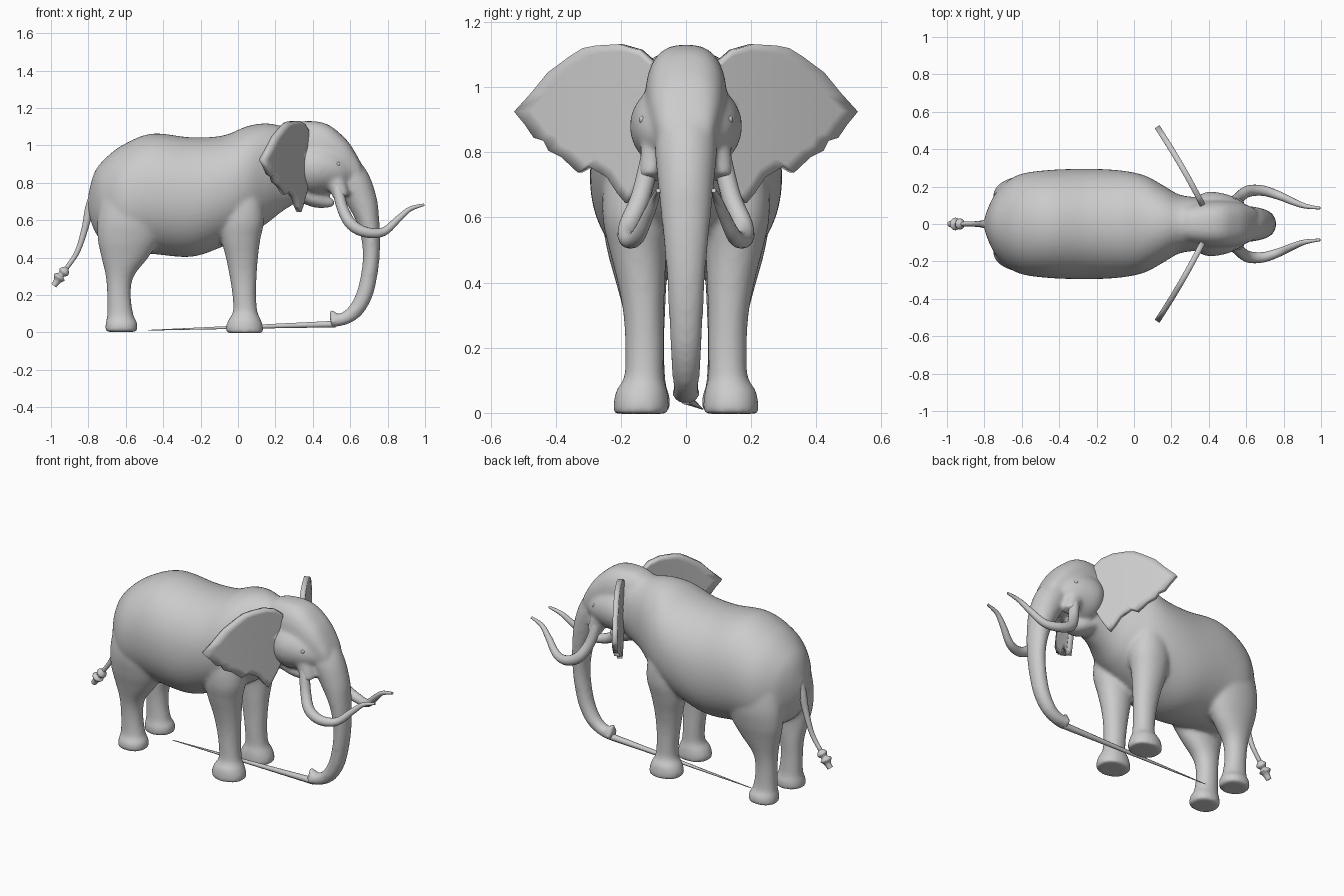
import bpy, bmesh, math
from mathutils import Vector

if "Cube" in bpy.data.objects:
    bpy.data.objects.remove(bpy.data.objects["Cube"])


def smooth_rows(rows, n=6):
    """Catmull-Rom interpolation through rows of numbers."""
    out = []
    for i in range(len(rows) - 1):
        p = [rows[max(i - 1, 0)], rows[i], rows[i + 1], rows[min(i + 2, len(rows) - 1)]]
        for k in range(n):
            t = k / n
            out.append([0.5 * (2 * b + (c - a) * t + (2 * a - 5 * b + 4 * c - d) * t * t
                               + (3 * b - a - 3 * c + d) * t ** 3) for a, b, c, d in zip(*p)])
    out.append(list(rows[-1]))
    return out


def loft(bm, rings, power=2.0, n=64):
    """Closed skin; ring = x, y, z, angle of the u axis in xz, u radius, y radius."""
    loops = []
    for x, y, z, a, ru, ry in smooth_rows(rings):
        ru, ry = max(ru, .003), max(ry, .003)
        loop = []
        for i in range(n):
            t = 2 * math.pi * i / n
            c, s = math.cos(t), math.sin(t)
            u = math.copysign(abs(c) ** (2 / power), c) * ru
            v = math.copysign(abs(s) ** (2 / power), s) * ry
            loop.append(bm.verts.new((x + u * math.cos(a), y + v, z + u * math.sin(a))))
        loops.append(loop)
    for l0, l1 in zip(loops, loops[1:]):
        for i in range(n):
            j = (i + 1) % n
            bm.faces.new((l0[i], l0[j], l1[j], l1[i]))
    bm.faces.new(loops[0][::-1])
    bm.faces.new(loops[-1])


def along_x(bm, rows, power):
    """rows: x, bottom z, top z, half width"""
    loft(bm, [(x, 0, (b + t) / 2, math.pi / 2, (t - b) / 2, w) for x, b, t, w in rows], power)


def leg(bm, rows, side):
    """rows: z, x range, y range"""
    loft(bm, [((x0 + x1) / 2, side * (y0 + y1) / 2, z, 0, (x1 - x0) / 2, (y1 - y0) / 2)
              for z, x0, x1, y0, y1 in rows], 2.1)


def tube(bm, rows):
    """rows: x, y, z, radius in xz, radius in y"""
    rings = []
    for i, (x, y, z, ru, ry) in enumerate(rows):
        p, q = rows[max(i - 1, 0)], rows[min(i + 1, len(rows) - 1)]
        a = math.atan2(q[2] - p[2], q[0] - p[0]) + math.pi / 2
        if rings and abs(a - rings[-1][3]) > math.pi:  # keep angles continuous
            a -= math.copysign(2 * math.pi, a - rings[-1][3])
        rings.append((x, y, z, a, ru, ry))
    loft(bm, rings)


def add_object(name, bm):
    bmesh.ops.recalc_face_normals(bm, faces=bm.faces)
    me = bpy.data.meshes.new(name)
    bm.to_mesh(me)
    bm.free()
    ob = bpy.data.objects.new(name, me)
    bpy.context.collection.objects.link(ob)
    for p in me.polygons:
        p.use_smooth = True
    return ob


def shaft(name, rows, res=5):
    """Tapered curve; rows: x, y, z, radius"""
    cu = bpy.data.curves.new(name, 'CURVE')
    cu.dimensions = '3D'
    cu.bevel_depth = 1.0
    cu.bevel_resolution = res
    cu.use_fill_caps = True
    pts = smooth_rows(rows)
    sp = cu.splines.new('POLY')
    sp.points.add(len(pts) - 1)
    for p, (x, y, z, r) in zip(sp.points, pts):
        p.co = (x, y, z, 1)
        p.radius = r
    sp.use_smooth = True
    ob = bpy.data.objects.new(name, cu)
    bpy.context.collection.objects.link(ob)
    return ob


# Torso, neck, cranium, cheeks, jaw, trunk and legs fused into one skin
bm = bmesh.new()
along_x(bm, [(-.80, .64, .74, .03), (-.77, .55, .85, .11), (-.72, .48, .92, .19),
             (-.62, .43, 1.0, .262), (-.46, .42, 1.063, .288), (-.25, .405, 1.043, .295),
             (-.08, .46, 1.053, .287), (.05, .52, 1.103, .262), (.15, .58, 1.118, .21),
             (.24, .65, 1.105, .158), (.34, .71, 1.105, .14), (.42, .75, 1.09, .11)], 2.1)
along_x(bm, [(.24, .85, 1.09, .09), (.30, .76, 1.123, .11), (.40, .74, 1.13, .125),
             (.48, .75, 1.112, .125), (.55, .76, 1.06, .117), (.60, .78, 1.005, .102),
             (.65, .80, .92, .08), (.67, .81, .87, .05)], 2.7)
along_x(bm, [(.28, .78, .98, .10), (.34, .75, 1.02, .15), (.40, .73, 1.03, .172),
             (.48, .74, 1.02, .163), (.55, .76, .98, .138), (.61, .79, .92, .095)], 2)
along_x(bm, [(.30, .71, .80, .08), (.40, .67, .77, .07), (.47, .665, .735, .042),
             (.515, .675, .71, .018)], 2)
tube(bm, [(.52, 0, .93, .08, .08), (.61, 0, .82, .09, .095), (.665, 0, .70, .08, .086),
          (.695, 0, .60, .061, .076), (.71, 0, .50, .05, .066), (.712, 0, .40, .045, .058),
          (.70, 0, .30, .044, .053), (.675, 0, .20, .044, .048), (.63, 0, .12, .041, .043),
          (.57, 0, .075, .035, .039), (.495, 0, .058, .032, .044)])
tube(bm, [(.53, 0, .06, .024, .04), (.515, 0, .09, .018, .034), (.495, 0, .12, .01, .016)])
front = [(-.003, -.06, .135, .053, .222), (.03, -.065, .135, .053, .222),
         (.07, -.05, .122, .058, .214), (.11, -.027, .104, .068, .19), (.2, -.03, .097, .068, .187),
         (.3, -.045, .10, .068, .192), (.4, -.065, .107, .064, .21), (.5, -.09, .12, .06, .235),
         (.6, -.10, .14, .05, .256), (.72, -.08, .13, .05, .25), (.85, -.05, .11, .06, .21)]
hind = [(.003, -.71, -.538, .05, .21), (.05, -.708, -.538, .05, .207), (.09, -.70, -.558, .062, .185),
        (.2, -.70, -.573, .067, .18), (.3, -.707, -.557, .064, .19), (.4, -.73, -.48, .06, .215),
        (.5, -.75, -.42, .05, .242), (.62, -.75, -.38, .035, .258), (.78, -.72, -.36, .03, .24),
        (.88, -.66, -.38, .05, .19)]
for s in (1, -1):
    leg(bm, front, s)
    leg(bm, hind, s)
    # tusk socket
    tube(bm, [(.49, s * .085, .88, .05, .05), (.525, s * .09, .80, .052, .05),
              (.555, s * .105, .72, .042, .04)])
body = add_object("body_skin", bm)
rm = body.modifiers.new("fuse", 'REMESH')
rm.mode = 'VOXEL'
rm.voxel_size = .0105
rm.use_smooth_shade = True
sm = body.modifiers.new("soften", 'SMOOTH')
sm.factor = .5
sm.iterations = 12

# Ears: ragged outline (y, z) filled from the root and gently cupped
outline = [(.10, 1.08), (.14, 1.115), (.20, 1.132), (.27, 1.128), (.31, 1.12), (.35, 1.095),
           (.417, 1.045), (.47, .98), (.52, .925), (.487, .885), (.46, .845), (.43, .835),
           (.415, .805), (.375, .785), (.325, .738), (.292, .757), (.255, .735), (.235, .722),
           (.205, .675), (.18, .645), (.162, .67), (.13, .73), (.10, .80)]
steps = 8
for name, s in (("ear_left", 1), ("ear_right", -1)):
    bm = bmesh.new()
    root = Vector((.11, .95))
    rows = []
    for o in outline:
        row = []
        for k in range(1, steps + 1):
            p = root.lerp(Vector(o), k / steps)
            x = .35 - .58 * (p.x - .13) + .008 * math.sin((p.x - .1) / .42 * math.pi)
            row.append(bm.verts.new((x, s * p.x, p.y)))
        rows.append(row)
    c = bm.verts.new((.367, s * root.x, root.y))
    for a, b in zip(rows, rows[1:] + rows[:1]):
        bm.faces.new((c, a[0], b[0]))
        for k in range(steps - 1):
            bm.faces.new((a[k], a[k + 1], b[k + 1], b[k]))
    ear = add_object(name, bm)
    so = ear.modifiers.new("thickness", 'SOLIDIFY')
    so.thickness = .03
    so.offset = 0

# Tusks and eyes
for name, s in (("left", 1), ("right", -1)):
    shaft("tusk_" + name, [(.53, s * .11, .78, .03), (.56, s * .14, .66, .03),
                           (.61, s * .175, .575, .031), (.69, s * .178, .535, .028),
                           (.78, s * .15, .54, .023), (.86, s * .115, .61, .018),
                           (.92, s * .095, .66, .013), (.995, s * .085, .683, .007)])
    bm = bmesh.new()
    bmesh.ops.create_uvsphere(bm, u_segments=16, v_segments=10, radius=.012)
    bmesh.ops.translate(bm, verts=bm.verts, vec=(.535, s * .132, .90))
    add_object("eye_" + name, bm)

# Tail with bushy tuft
shaft("tail", [(-.77, 0, .72, .03), (-.795, 0, .66, .024), (-.82, 0, .55, .018),
               (-.86, 0, .43, .014), (-.92, 0, .34, .012)])
shaft("tail_tuft", [(-.915, 0, .345, .012), (-.93, 0, .325, .03), (-.945, 0, .308, .018),
                    (-.955, 0, .295, .034), (-.967, 0, .275, .02), (-.985, 0, .25, .016)])

# Long thin stick held at the trunk tip
shaft("ground_stick", [(.52, 0, .045, .02), (.0, .025, .028, .01), (-.48, .05, .012, .002)], 1)
